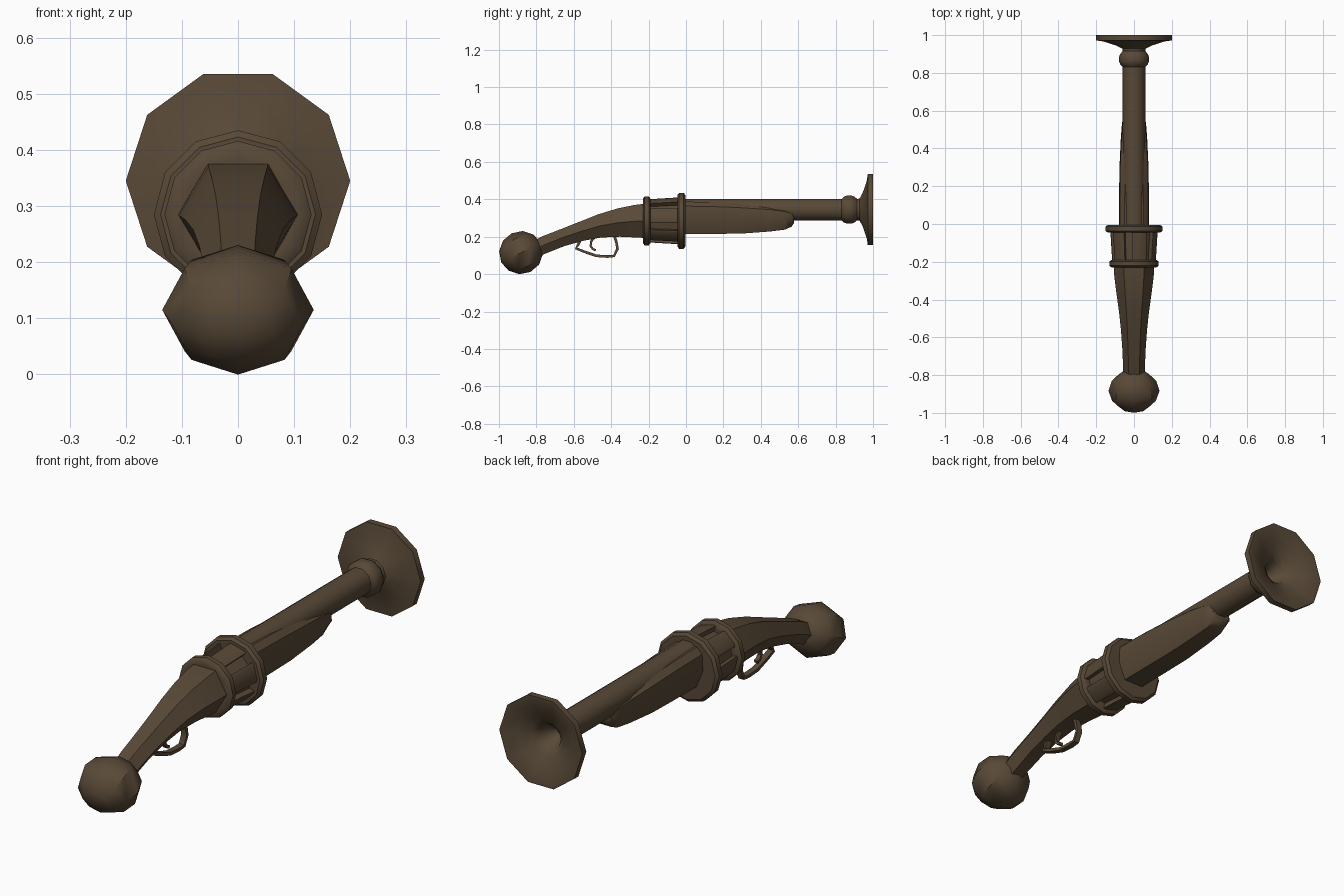
import bpy, bmesh, math
from mathutils import Matrix, Vector

if "Cube" in bpy.data.objects:
    bpy.data.objects.remove(bpy.data.objects["Cube"])

brown = bpy.data.materials.new("dark brown")
brown.diffuse_color = (0.098, 0.066, 0.038, 1)
brown.use_nodes = True
brown.node_tree.nodes["Principled BSDF"].inputs["Base Color"].default_value = brown.diffuse_color


def finish(bm, name, angle=38):
    bmesh.ops.recalc_face_normals(bm, faces=bm.faces)
    me = bpy.data.meshes.new(name)
    bm.to_mesh(me)
    bm.free()
    ob = bpy.data.objects.new(name, me)
    bpy.context.collection.objects.link(ob)
    me.materials.append(brown)
    bpy.ops.object.select_all(action='DESELECT')
    ob.select_set(True)
    bpy.context.view_layer.objects.active = ob
    bpy.ops.object.shade_smooth_by_angle(angle=math.radians(angle))
    return ob


def loft(bm, rings):
    """Skin a list of point rings and cap both ends."""
    rows = [[bm.verts.new(p) for p in r] for r in rings]
    n = len(rows[0])
    sides = []
    for a, b in zip(rows, rows[1:]):
        for i in range(n):
            j = (i + 1) % n
            sides.append(bm.faces.new((a[i], a[j], b[j], b[i])))
    bm.faces.new(rows[0])
    bm.faces.new(rows[-1])
    return sides


def circle(y, r, z, n):
    return [(r * math.cos(2 * math.pi * i / n), y, z + r * math.sin(2 * math.pi * i / n))
            for i in range(n)]


def lathe(name, profile, z, n):
    bm = bmesh.new()
    loft(bm, [circle(y, r, z, n) for y, r in profile])
    return finish(bm, name)


# Barrel with muzzle band, flared bell and hollow mouth
lathe("barrel", [(-0.03, 0.06), (0.832, 0.06), (0.845, 0.073), (0.86, 0.079), (0.885, 0.079),
                 (0.90, 0.073), (0.915, 0.06), (0.928, 0.062), (0.945, 0.095), (0.966, 0.16),
                 (0.972, 0.2), (1.0, 0.2), (1.0, 0.188), (0.978, 0.13), (0.955, 0.078),
                 (0.935, 0.052), (0.89, 0.035), (0.87, 0.012)], 0.345, 10)

# Rounded bands at both ends of the drum
for name, y, h, r in (("front_band", -0.025, 0.021, 0.15), ("rear_band", -0.21, 0.02, 0.131)):
    lathe(name, [(y - h, r - 0.03), (y - h, r - 0.012), (y - h * 0.55, r), (y + h * 0.55, r),
                 (y + h, r - 0.012), (y + h, r - 0.03)], 0.285, 12)

# Drum with a slot in every other face
bm = bmesh.new()
sides = loft(bm, [circle(-0.205, 0.115, 0.285, 12), circle(-0.025, 0.126, 0.285, 12)])
slots = [f for i, f in enumerate(sides) if i % 2 == 1]
bmesh.ops.recalc_face_normals(bm, faces=bm.faces)
bmesh.ops.inset_individual(bm, faces=slots, thickness=0.014)
for f in slots:
    normal = f.normal.copy()
    new = bmesh.ops.extrude_discrete_faces(bm, faces=[f])["faces"]
    bmesh.ops.translate(bm, verts=new[0].verts, vec=normal * -0.025)
finish(bm, "slotted_drum")

# Six-sided grip curving down to the pommel: y, half width, bottom, top
bm = bmesh.new()
rings = []
for y, w, lo, hi in ((-0.19, 0.108, 0.192, 0.38), (-0.27, 0.105, 0.196, 0.37),
                     (-0.36, 0.094, 0.2, 0.351), (-0.46, 0.080, 0.196, 0.32),
                     (-0.56, 0.069, 0.178, 0.28), (-0.66, 0.062, 0.15, 0.24),
                     (-0.75, 0.058, 0.115, 0.205), (-0.83, 0.055, 0.08, 0.165)):
    mid, h = (lo + hi) / 2, (hi - lo) / 2
    lean = 0.25 * min(1, (-0.19 - y) * 2)
    ring = []
    for i in range(6):
        c, s = math.cos(i * math.pi / 3), math.sin(i * math.pi / 3) / math.sin(math.pi / 3)
        ring.append((w * c, y - lean * h * s, mid + h * s))
    rings.append(ring)
loft(bm, rings)
finish(bm, "grip", 45)

# Faceted pommel, its axis tilted along the grip
bm = bmesh.new()
bmesh.ops.create_uvsphere(bm, u_segments=8, v_segments=6, radius=1)
tilt = Matrix.Rotation(math.radians(26), 4, 'X') @ Matrix.Rotation(math.radians(-90), 4, 'X')
bmesh.ops.transform(bm, matrix=Matrix.Translation((0, -0.882, 0.115))
                    @ tilt @ Matrix.Diagonal((0.135, 0.115, 0.118, 1)), verts=bm.verts)
finish(bm, "pommel", 42)

# Forestock under the barrel: y, half width, bottom, top
bm = bmesh.new()
rings = []
for y, w, lo, hi in ((-0.02, 0.079, 0.214, 0.388), (0.15, 0.079, 0.215, 0.385),
                     (0.30, 0.077, 0.217, 0.377), (0.45, 0.07, 0.228, 0.364),
                     (0.53, 0.064, 0.238, 0.35), (0.565, 0.057, 0.254, 0.335),
                     (0.578, 0.045, 0.275, 0.315)):
    h = hi - lo
    half = [(0.62 * w, hi), (0.95 * w, hi - 0.14 * h), (w, lo + 0.45 * h), (0.6 * w, lo)]
    rings.append([(x, y, z) for x, z in half] + [(-x, y, z) for x, z in reversed(half)])
loft(bm, rings)
finish(bm, "forestock")


def strap(name, path, width, thick):
    """Sweep a small flat bar along a path of (y, z) points."""
    bm = bmesh.new()
    pts = [Vector(p) for p in path]
    rings = []
    for i, p in enumerate(pts):
        d = (pts[min(i + 1, len(pts) - 1)] - pts[max(i - 1, 0)]).normalized()
        n = Vector((-d.y, d.x)) * thick
        a, b = p + n, p - n
        rings.append([(width, *a), (width, *b), (-width, *b), (-width, *a)])
    loft(bm, rings)
    finish(bm, name)


# Trigger guard and trigger
strap("trigger_guard", [(-0.56, 0.19), (-0.578, 0.155), (-0.588, 0.138), (-0.55, 0.122),
                        (-0.48, 0.098), (-0.42, 0.094), (-0.385, 0.097), (-0.366, 0.135),
                        (-0.372, 0.17), (-0.385, 0.21)], 0.013, 0.007)
strap("trigger", [(-0.485, 0.2), (-0.507, 0.175), (-0.51, 0.15), (-0.498, 0.134),
                  (-0.482, 0.128)], 0.009, 0.006)
